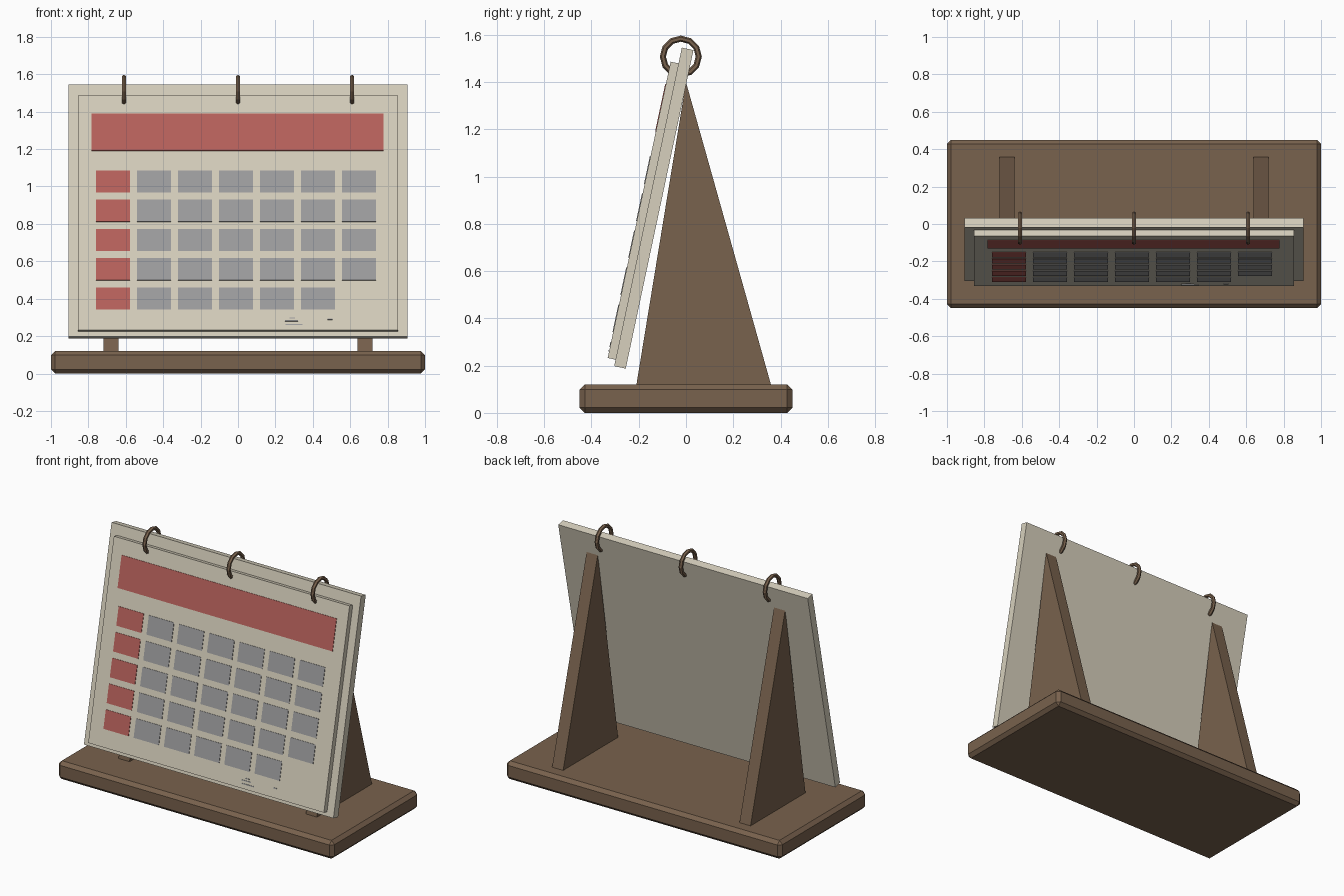
import bpy
import bmesh
from math import radians, pi
from mathutils import Matrix, Vector

if "Cube" in bpy.data.objects:
    bpy.data.objects.remove(bpy.data.objects["Cube"], do_unlink=True)


def material(name, rgb):
    m = bpy.data.materials.new(name)
    m.use_nodes = True
    col = (*rgb, 1)
    m.diffuse_color = col
    bsdf = m.node_tree.nodes["Principled BSDF"]
    bsdf.inputs["Base Color"].default_value = col
    bsdf.inputs["Roughness"].default_value = 0.8
    return m


WOOD = material("brown wood", (0.19, 0.122, 0.075))
PAPER = material("cream paper", (0.68, 0.63, 0.51))
RED = material("muted red", (0.48, 0.122, 0.107))
GREY = material("mid grey", (0.34, 0.34, 0.345))

# Leaning frame: x across, y into the board, z up along its front face
TILT = Matrix.Translation((0, -0.304, 0.198)) @ Matrix.Rotation(radians(-12), 4, "X")


def finish(name, bm, mat, matrix=Matrix()):
    bmesh.ops.recalc_face_normals(bm, faces=bm.faces)
    mesh = bpy.data.meshes.new(name)
    bm.to_mesh(mesh)
    bm.free()
    mesh.materials.append(mat)
    obj = bpy.data.objects.new(name, mesh)
    obj.matrix_world = matrix
    bpy.context.collection.objects.link(obj)
    return obj


def add_box(bm, lo, hi):
    lo, hi = Vector(lo), Vector(hi)
    mat = Matrix.Translation((lo + hi) / 2) @ Matrix.Diagonal((*(hi - lo), 1))
    bmesh.ops.create_cube(bm, size=1, matrix=mat)


def box(name, lo, hi, mat, matrix=Matrix()):
    bm = bmesh.new()
    add_box(bm, lo, hi)
    return finish(name, bm, mat, matrix)


# Base with chamfered edges
base = box("base", (-1, -0.45, 0), (1, 0.45, 0.12), WOOD)
bevel = base.modifiers.new("chamfer", "BEVEL")
bevel.width = 0.022
bevel.segments = 1

# Triangular supports
for side, x in (("left", 0.68), ("right", -0.68)):
    bm = bmesh.new()
    outline = ((-0.21, 0.118), (0.36, 0.118), (0, 1.4))
    face = bm.faces.new([bm.verts.new((x - 0.04, y, z)) for y, z in outline])
    ext = bmesh.ops.extrude_face_region(bm, geom=[face])
    verts = [v for v in ext["geom"] if isinstance(v, bmesh.types.BMVert)]
    bmesh.ops.translate(bm, verts=verts, vec=(0.08, 0, 0))
    finish(side + "_support", bm, WOOD)

# Backing board and page block
PAGE = -0.034
box("backing_board", (-0.905, 0, 0), (0.905, 0.05, 1.378), PAPER, TILT)
box("page_block", (-0.855, PAGE, 0.028), (0.855, 0, 1.31), PAPER, TILT)


# Printed plates on the page
def plates(name, rects, mat):
    bm = bmesh.new()
    for x, z, w, h in rects:
        add_box(bm, (x - w / 2, PAGE - 0.003, z - h / 2), (x + w / 2, PAGE + 0.003, z + h / 2))
    finish(name, bm, mat, TILT)


def cell(col, row):
    return (-0.668 + col * 0.2193, 0.84 - row * 0.16, 0.182, 0.12)


plates("header_band", [(-0.003, 1.11, 1.56, 0.204)], RED)
plates("first_column_cells", [cell(0, r) for r in range(5)], RED)
plates("day_cells", [cell(c, r) for r in range(5) for c in range(1, 7)
                     if (c, r) != (6, 4)], GREY)
plates("footer_marks", [(0.29, 0.094, 0.03, 0.006), (0.285, 0.079, 0.07, 0.006),
                        (0.30, 0.058, 0.09, 0.006), (0.492, 0.087, 0.026, 0.006)], GREY)

# Binding rings
for name, x in (("right", -0.61), ("middle", 0), ("left", 0.61)):
    bpy.ops.mesh.primitive_torus_add(
        major_segments=12, minor_segments=6, major_radius=0.076, minor_radius=0.013,
        location=(x, -0.022, 1.508), rotation=(0, pi / 2, 0))
    ring = bpy.context.object
    ring.name = name + "_ring"
    ring.data.materials.append(WOOD)
